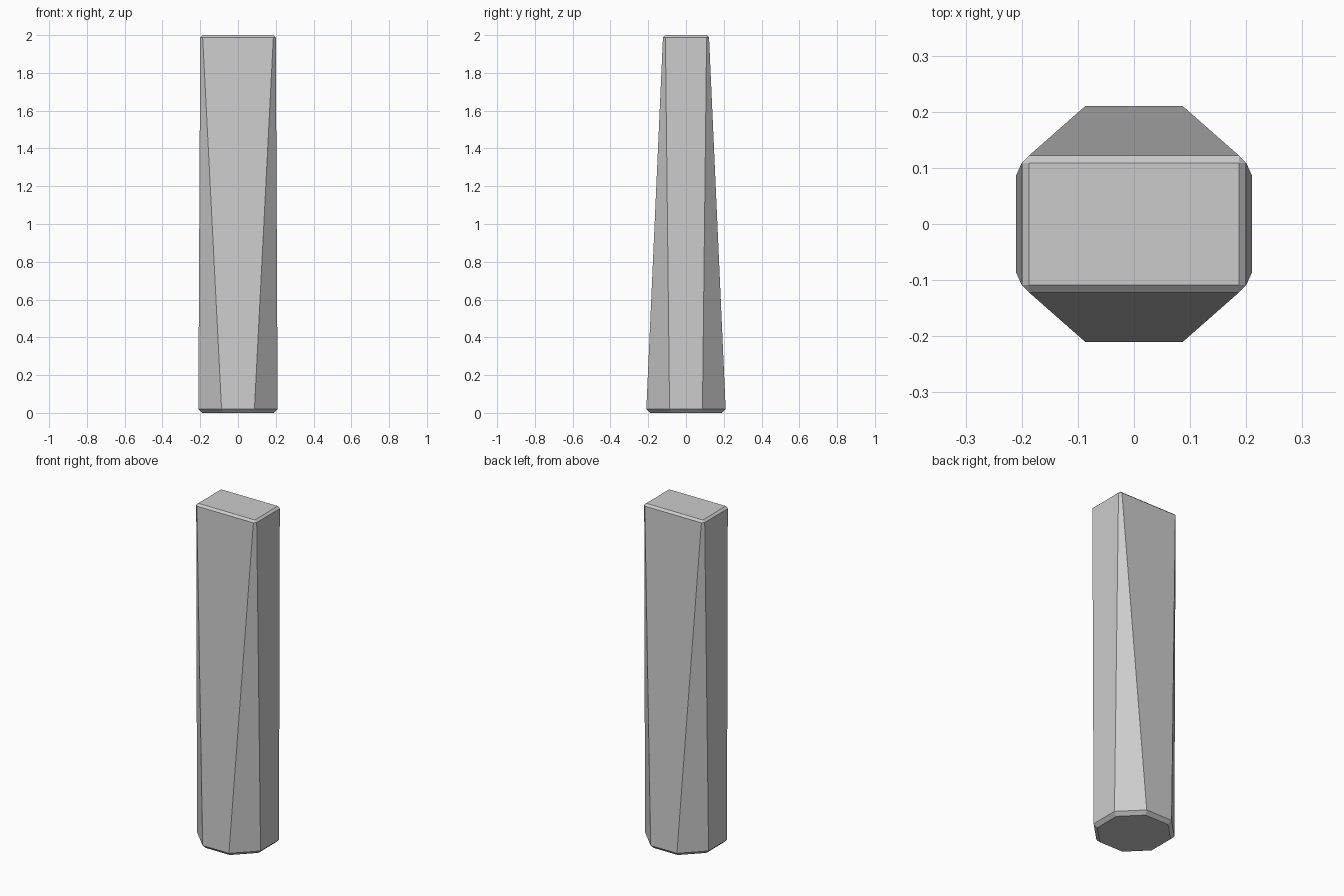
import bpy, bmesh

if "Cube" in bpy.data.objects:
    bpy.data.objects.remove(bpy.data.objects["Cube"])

# Cross-sections from bottom to top:
# z, half width x, half depth y, corner start x, corner start y
SECTIONS = [
    (0.0, 0.19, 0.19, 0.079, 0.079),       # bevelled foot
    (0.02, 0.21, 0.21, 0.087, 0.087),      # regular octagon
    (1.988, 0.20, 0.122, 0.187, 0.109),    # rectangle with small chamfers
    (2.0, 0.187, 0.109, 0.187, 0.109),     # plain rectangle cap
]


def ring(bm, z, a, b, cx, cy):
    pts = [(cx, -b), (a, -cy), (a, cy), (cx, b),
           (-cx, b), (-a, cy), (-a, -cy), (-cx, -b)]
    return [bm.verts.new((x, y, z)) for x, y in pts]


# Tapered post lofted from octagon to rectangle
bm = bmesh.new()
rings = [ring(bm, *s) for s in SECTIONS]
for low, high in zip(rings, rings[1:]):
    for i in range(8):
        j = (i + 1) % 8
        bm.faces.new((low[i], low[j], high[j], high[i]))
bm.faces.new(rings[0][::-1])
bm.faces.new(rings[-1])

# Collapse the cap corners into single points
bmesh.ops.remove_doubles(bm, verts=bm.verts, dist=0.0005)
bmesh.ops.recalc_face_normals(bm, faces=bm.faces)

mesh = bpy.data.meshes.new("tapered_post")
bm.to_mesh(mesh)
bm.free()
post = bpy.data.objects.new("tapered_post", mesh)
bpy.context.collection.objects.link(post)
